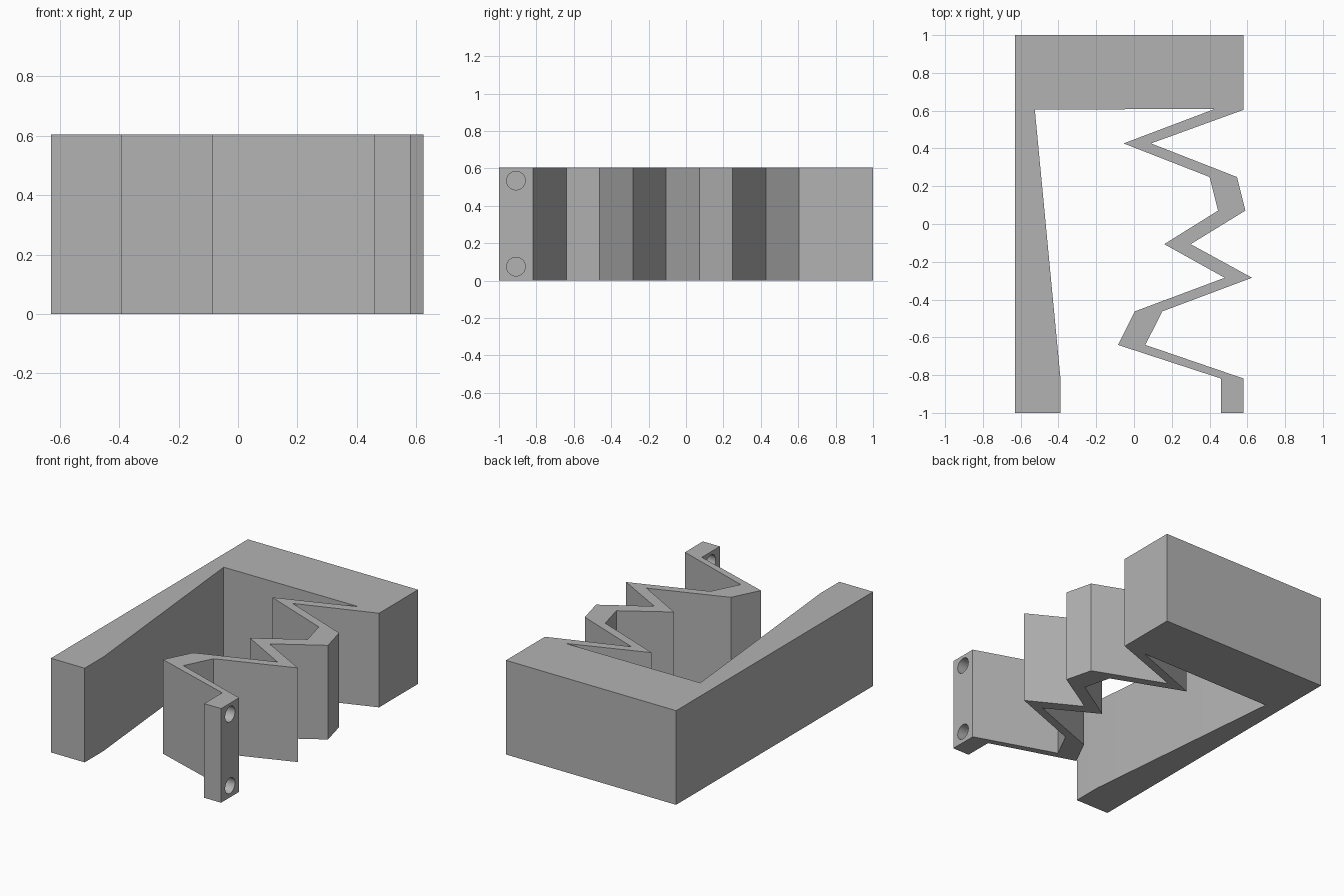
import bpy
import bmesh
from math import pi
from mathutils import Matrix

cube = bpy.data.objects.get("Cube")
if cube:
    bpy.data.objects.remove(cube, do_unlink=True)

HEIGHT = 0.605
TAB_Y = -0.818      # where the end tab meets the zigzag
STEP = 0.1778       # zigzag spacing along y

grey = bpy.data.materials.new("plain_grey")
grey.use_nodes = True
colour = (0.45, 0.45, 0.45, 1)
grey.diffuse_color = colour
grey.node_tree.nodes["Principled BSDF"].inputs["Base Color"].default_value = colour


def new_object(name, bm):
    bmesh.ops.recalc_face_normals(bm, faces=bm.faces)
    mesh = bpy.data.meshes.new(name)
    bm.to_mesh(mesh)
    bm.free()
    mesh.materials.append(grey)
    obj = bpy.data.objects.new(name, mesh)
    bpy.context.collection.objects.link(obj)
    return obj


# Zigzag edges, listed from the tab to the back block
outer_x = [0.58, 0.06, 0.15, 0.625, 0.30, 0.59, 0.545, 0.09, 0.58]
inner_x = [0.46, -0.085, 0.005, 0.48, 0.16, 0.445, 0.40, -0.055, 0.43]
outer = [(x, TAB_Y + i * STEP) for i, x in enumerate(outer_x)]
inner = [(x, TAB_Y + i * STEP) for i, x in enumerate(inner_x)]
inner[-1] = (0.43, 0.61)

# One outline: tab, zigzag spring, back block and tapered side arm
outline = [(0.46, -1), (0.58, -1)] + outer + [
    (0.58, 1), (-0.63, 1), (-0.63, -1), (-0.39, -1), (-0.39, -0.81),
    (-0.525, 0.605)] + inner[::-1]

bm = bmesh.new()
base = bm.faces.new([bm.verts.new((x, y, 0)) for x, y in outline])
top = bmesh.ops.extrude_face_region(bm, geom=[base])["geom"]
bmesh.ops.translate(bm, vec=(0, 0, HEIGHT),
                    verts=[v for v in top if isinstance(v, bmesh.types.BMVert)])
body = new_object("zigzag_spring_frame", bm)

# Two screw holes through the tab
bm = bmesh.new()
for z in (0.075, 0.535):
    bmesh.ops.create_cone(
        bm, cap_ends=True, segments=24, radius1=0.05, radius2=0.05, depth=0.3,
        matrix=Matrix.Translation((0.52, -0.909, z)) @ Matrix.Rotation(pi / 2, 4, "Y"))
holes = new_object("screw_hole_cutter", bm)
holes.hide_render = True
holes.hide_set(True)

cut = body.modifiers.new("screw_holes", "BOOLEAN")
cut.operation = "DIFFERENCE"
cut.solver = "EXACT"
cut.object = holes

bpy.context.view_layer.objects.active = body
body.select_set(True)
bpy.ops.object.modifier_apply(modifier=cut.name)
bpy.data.objects.remove(holes, do_unlink=True)
bpy.ops.object.shade_smooth_by_angle()
